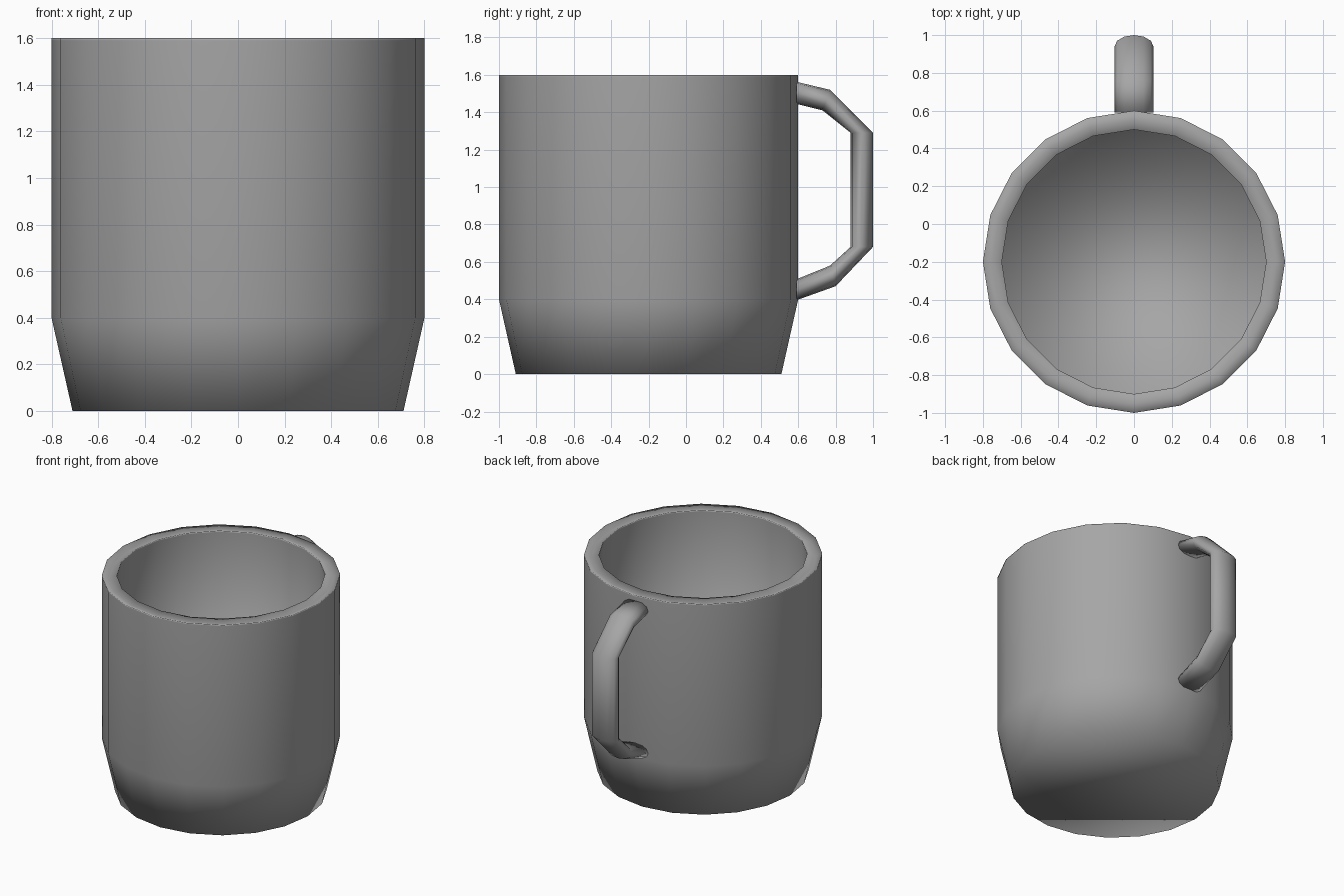
import bpy, bmesh
from math import sin, cos, pi
from mathutils import Vector

if "Cube" in bpy.data.objects:
    bpy.data.objects.remove(bpy.data.objects["Cube"])


def skin(name, rings):
    """Join equal-sized rings of points into a capped, smooth tube."""
    bm = bmesh.new()
    rows = [[bm.verts.new(p) for p in ring] for ring in rings]
    n = len(rows[0])
    for a, b in zip(rows, rows[1:]):
        for i in range(n):
            j = (i + 1) % n
            bm.faces.new((a[i], a[j], b[j], b[i]))
    bm.faces.new(rows[0])
    bm.faces.new(rows[-1])
    bmesh.ops.recalc_face_normals(bm, faces=bm.faces)
    for f in bm.faces:
        f.smooth = True
    mesh = bpy.data.meshes.new(name)
    bm.to_mesh(mesh)
    bm.free()
    obj = bpy.data.objects.new(name, mesh)
    bpy.context.collection.objects.link(obj)
    # Darker grey glaze
    mat = bpy.data.materials.get("grey_glaze") or bpy.data.materials.new("grey_glaze")
    mat.diffuse_color = (0.38, 0.38, 0.38, 1)
    mat.use_nodes = True
    mat.node_tree.nodes["Principled BSDF"].inputs["Base Color"].default_value = mat.diffuse_color
    mesh.materials.append(mat)
    return obj


# Mug body: outer wall, slightly grooved rim, inner wall and floor, (radius, height)
profile = [(0.71, 0), (0.8, 0.4), (0.8, 1.59), (0.8, 1.6), (0.75, 1.58),
           (0.7, 1.6), (0.7, 1.59), (0.7, 0.1)]
SIDES = 20
skin("mug_body", [
    [(r * cos(2 * pi * i / SIDES), -0.2 + r * sin(2 * pi * i / SIDES), z) for i in range(SIDES)]
    for r, z in profile])

# Handle: outer and inner edge (y, z) of each oval cross-section
sections = [((0.59, 1.563), (0.59, 1.445)), ((0.77, 1.52), (0.73, 1.41)),
            ((1.0, 1.29), (0.88, 1.29)), ((1.0, 0.68), (0.88, 0.68)),
            ((0.8, 0.47), (0.77, 0.58)), ((0.59, 0.395), (0.59, 0.507))]
rings = []
for outer, inner in sections:
    o, i = Vector((0, *outer)), Vector((0, *inner))
    mid, half = (o + i) / 2, (o - i) / 2
    rings.append([mid + half * cos(2 * pi * k / 12) + Vector((0.103 * sin(2 * pi * k / 12), 0, 0))
                  for k in range(12)])
skin("handle", rings)
